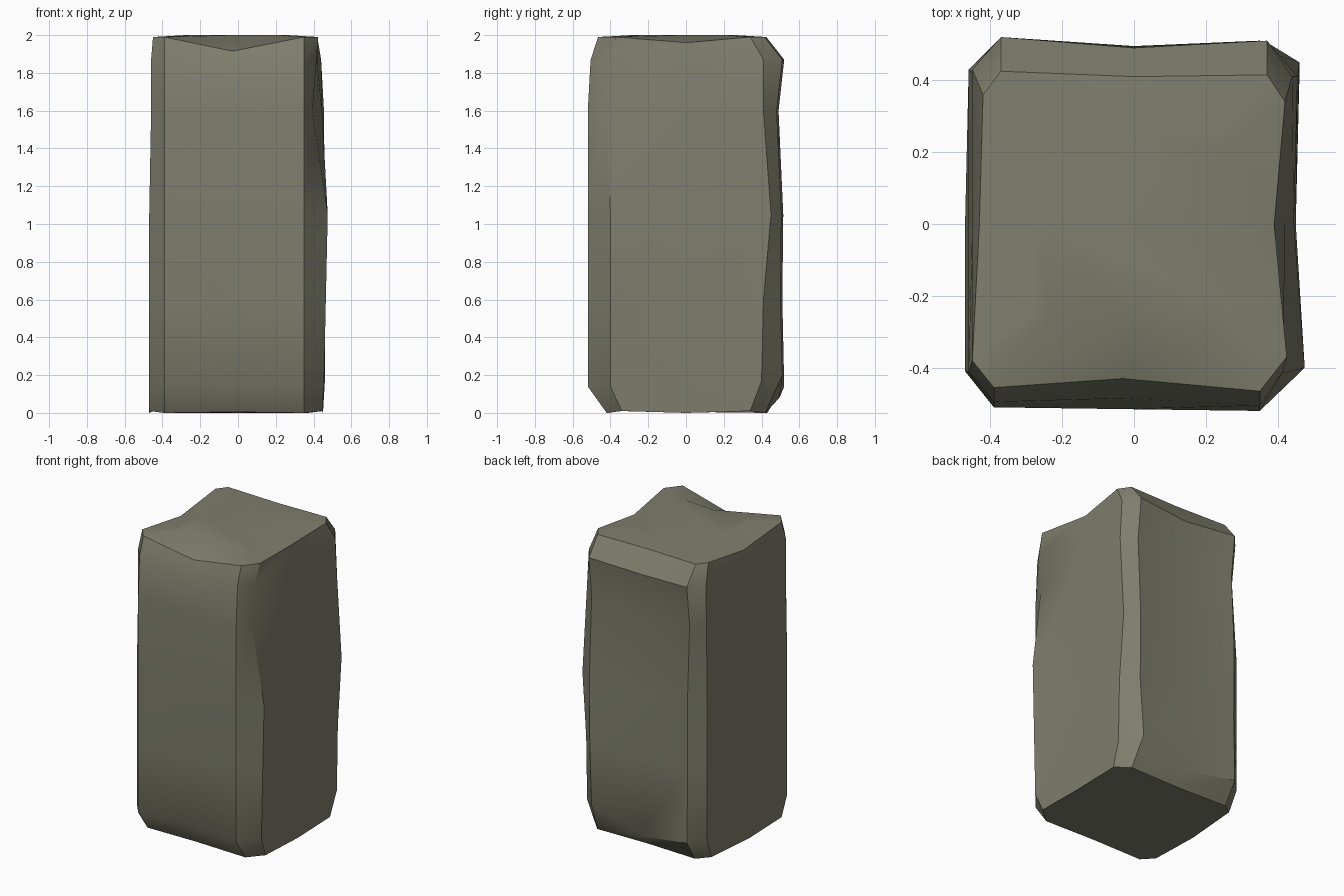
import bpy, bmesh, math

if "Cube" in bpy.data.objects:
    bpy.data.objects.remove(bpy.data.objects["Cube"])

# single weathered stone colour
stone = bpy.data.materials.new("grey_green_stone")
stone.diffuse_color = (0.21, 0.212, 0.154, 1)
stone.use_nodes = True
stone.node_tree.nodes["Principled BSDF"].inputs["Base Color"].default_value = stone.diffuse_color

# plan outline: chamfered corners plus one midpoint per side
FLa, FLb, FM, FRa, FRb, RM, BRa, BRb, BM, BLa, BLb, LM = range(12)
plan = [(-.47, -.41), (-.39, -.51), (-.03, -.515), (.35, -.52), (.455, -.40), (.45, 0),
        (.46, .41), (.37, .51), (0, .505), (-.37, .52), (-.46, .43), (-.47, 0)]
front, back, left, right = (FLb, FM, FRa), (BRb, BM, BLa), (BLb, LM, FLa), (FRb, RM, BRa)

# height, inset of front / back / left / right, then individual chips (dx, dy, dz)
rings = [
    (0.0, .10, .09, .00, .00, {FRb: (-.01, .06, .01), FLa: (0, .06, .01), BRa: (-.01, -.07, .01),
                               BLb: (.01, -.06, .01), FM: (0, 0, .005)}),
    (0.14, 0, 0, 0, 0, {FM: (0, .04, 0), BRb: (-.02, 0, .06), BRa: (0, -.01, .03), BM: (0, -.01, -.06)}),
    (0.60, 0, .01, 0, 0, {FM: (0, .01, 0), BM: (0, -.01, 0), FRb: (.01, 0, 0)}),
    (1.05, 0, .005, 0, 0, {FRb: (.02, 0, 0), BRa: (0, .04, 0), BM: (0, -.015, 0)}),
    (1.60, 0, .03, .01, .005, {FRb: (-.055, -.02, 0), BM: (0, -.03, 0), BLb: (.01, -.02, 0)}),
    (1.87, .015, 0, .01, .02, {FM: (0, .015, -.07), FRb: (-.02, -.01, 0), BM: (0, -.015, -.02),
                               RM: (-.01, 0, -.03), LM: (.01, 0, -.03)}),
    (1.99, .055, .095, .02, .02, {FM: (0, .03, -.075), RM: (-.04, 0, -.03), LM: (.02, 0, -.05),
                                  FRb: (-.01, .03, 0), FLa: (0, .03, 0),
                                  BRa: (-.02, -.07, 0), BLb: (.02, -.07, 0)}),
]

bm = bmesh.new()
loops = []
for z, f, b, l, r, chips in rings:
    loop = []
    for i, (x, y) in enumerate(plan):
        y += f * (i in front) - b * (i in back)
        x += l * (i in left) - r * (i in right)
        dx, dy, dz = chips.get(i, (0, 0, 0))
        loop.append(bm.verts.new((x + dx, y + dy, z + dz)))
    loops.append(loop)

# nearly flat crown inside the worn top rim
loops.append([bm.verts.new((v.co.x * .62, v.co.y * .62, 2.0)) for v in loops[-1]])
for lo, hi in zip(loops, loops[1:]):
    for i in range(12):
        j = (i + 1) % 12
        bm.faces.new((lo[i], lo[j], hi[j], hi[i]))
bm.faces.new(loops[-1])
bm.faces.new(loops[0][::-1])
bmesh.ops.recalc_face_normals(bm, faces=bm.faces[:])

mesh = bpy.data.meshes.new("stone_block")
bm.to_mesh(mesh)
bm.free()
mesh.materials.append(stone)
block = bpy.data.objects.new("stone_block", mesh)
bpy.context.collection.objects.link(block)
bpy.context.view_layer.objects.active = block
block.select_set(True)
bpy.ops.object.shade_smooth_by_angle(angle=math.radians(35))
